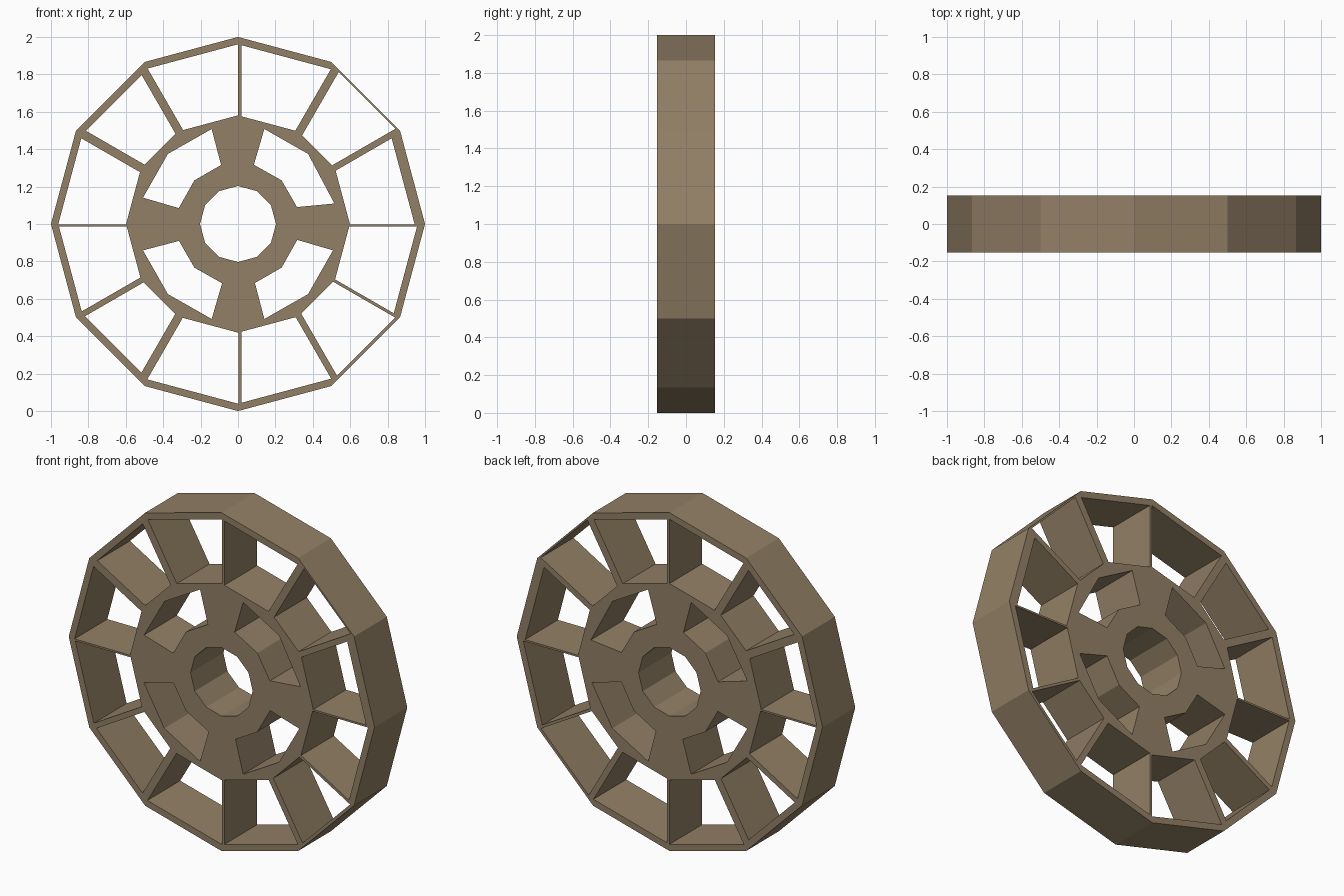
import bpy, bmesh, math
from mathutils import Matrix, Vector

if "Cube" in bpy.data.objects:
    bpy.data.objects.remove(bpy.data.objects["Cube"])

HALF = 0.153            # half width of the wheel
N = 12

def polar(r, deg):
    a = math.radians(deg)
    return Vector((r * math.cos(a), r * math.sin(a)))

def meet(a1, d1, a2, d2):
    """Crossing of two lines, each given by normal angle and distance."""
    n1, n2 = polar(1, a1), polar(1, a2)
    det = n1.x * n2.y - n1.y * n2.x
    return Vector(((d1 * n2.y - d2 * n1.y) / det, (n1.x * d2 - n2.x * d1) / det))

# spokes every 30 degrees: clockwise and counter-clockwise side offsets
spokes = [(-.014, -.003), (-.014, .02), (-.06, -.016), (-.018, -.001),
          (.003, .048), (-.025, .022), (.003, .014), (-.013, .018),
          (-.05, -.005), (.002, .018), (.018, .053), (-.013, .003)]
# distance of rim inside face per segment
rim = [.928] * N
rim[0], rim[1], rim[10] = .912, .956, .948
# distance of hub ring outside face per segment
hub = [.578] * N
for i in (2, 3, 8, 9):
    hub[i] = .561

# outer twelve-sided outline and the centre bore
outlines = [[polar(1, 30 * i) for i in range(N)],
            [polar(.203, 30 * i) for i in range(N)]]

# openings between spokes
for i in range(N):
    a, mid, b = 30 * i, 30 * i + 15, 30 * i + 30
    s0, s1 = spokes[i][1], spokes[(i + 1) % N][0]
    outlines.append([meet(a + 90, s0, mid, hub[i]), meet(a + 90, s0, mid, rim[i]),
                     meet(b + 90, s1, mid, rim[i]), meet(b + 90, s1, mid, hub[i])])

# four bent windows in the hub
for k in range(4):
    m = 45 + 90 * k
    lo = 33 if k == 0 else 29.5
    outlines.append([polar(.527, m - lo), polar(.53, m), polar(.527, m + 29.5),
                     polar(.328, m + 30), polar(.33, m), polar(.328, m - 29)])

# fill the outlines and extrude to the wheel's width
curve = bpy.data.curves.new("wheel_profile", 'CURVE')
curve.dimensions = '2D'
curve.fill_mode = 'BOTH'
curve.extrude = HALF
for pts in outlines:
    s = curve.splines.new('POLY')
    s.points.add(len(pts) - 1)
    for p, v in zip(s.points, pts):
        p.co = (v.x, v.y, 0, 1)
    s.use_cyclic_u = True
helper = bpy.data.objects.new("wheel_profile", curve)
bpy.context.collection.objects.link(helper)
bpy.context.view_layer.update()
deps = bpy.context.evaluated_depsgraph_get()
mesh = bpy.data.meshes.new_from_object(helper.evaluated_get(deps))
bpy.data.objects.remove(helper)

# stand the wheel upright and weld its edges
mesh.transform(Matrix.Translation((0, 0, 1)) @ Matrix.Rotation(math.pi / 2, 4, 'X'))
bm = bmesh.new()
bm.from_mesh(mesh)
bmesh.ops.remove_doubles(bm, verts=bm.verts, dist=1e-4)
bmesh.ops.recalc_face_normals(bm, faces=bm.faces)
for f in bm.faces:
    f.smooth = False
    f.material_index = 0
bm.to_mesh(mesh)
bm.free()

mat = bpy.data.materials.new("weathered_wood")
mat.diffuse_color = (.29, .216, .132, 1)
mat.use_nodes = True
mat.node_tree.nodes["Principled BSDF"].inputs["Base Color"].default_value = mat.diffuse_color
mesh.materials.clear()
mesh.materials.append(mat)
wheel = bpy.data.objects.new("wheel", mesh)
bpy.context.collection.objects.link(wheel)
